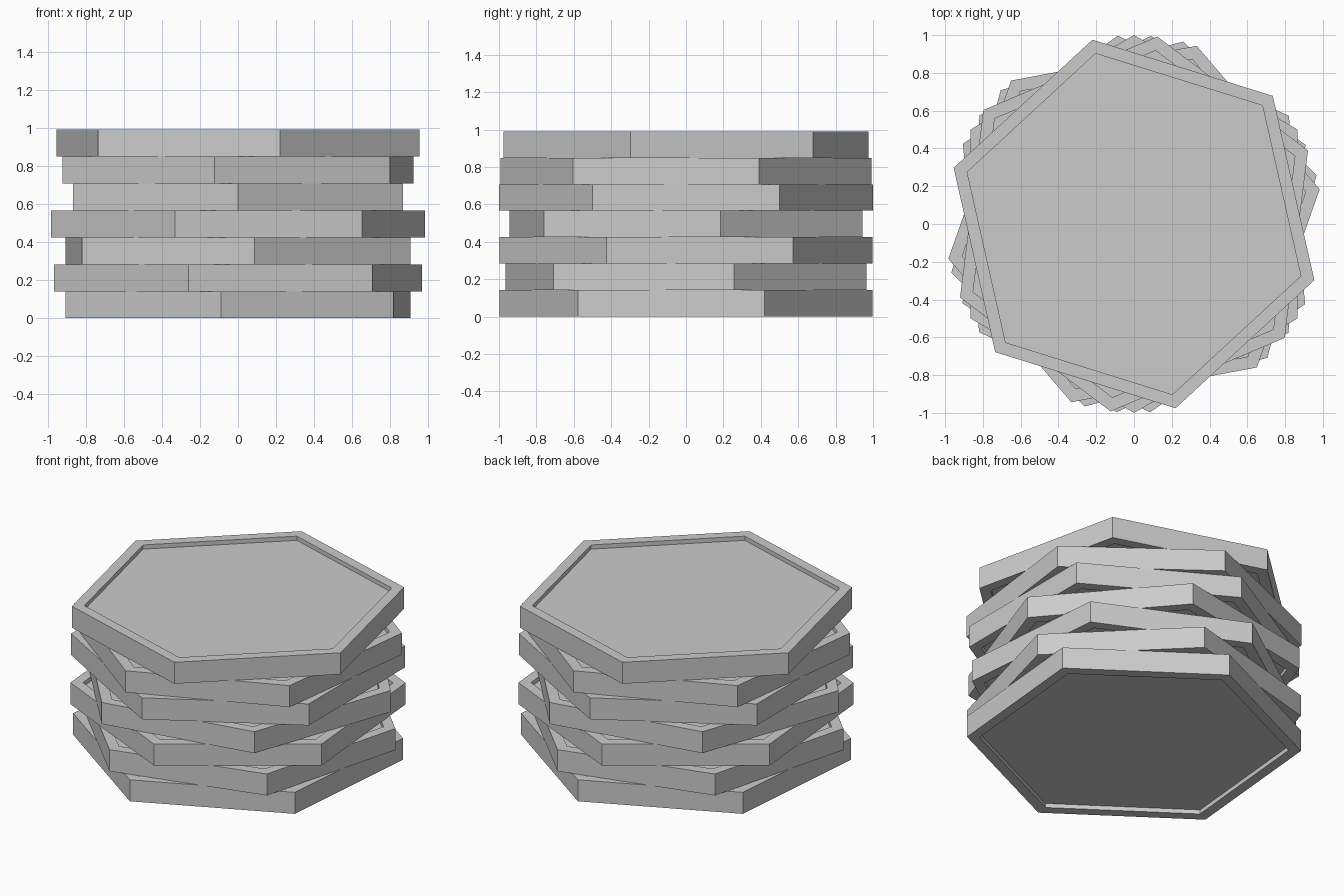
import bpy, bmesh, math

if "Cube" in bpy.data.objects:
    bpy.data.objects.remove(bpy.data.objects["Cube"])

R, R_IN = 1.0, 0.925      # outer radius, radius of the recess
H, DEPTH = 0.1415, 0.028  # tile thickness, recess depth
ANGLES = [24.8, 14.9, 34.9, 10.6, 30.0, 22.9, 42.7]  # twist of each tile, bottom to top


def hex_tile(name, z, angle):
    """Hexagonal tile with a shallow recess in its top and bottom."""
    bm = bmesh.new()

    def ring(r, h):
        return [bm.verts.new((r * math.cos(math.radians(angle + 60 * k)),
                              r * math.sin(math.radians(angle + 60 * k)), h))
                for k in range(6)]

    # rings run from the lower recess, round the outside, to the upper recess
    profile = [(R_IN, DEPTH), (R_IN, 0), (R, 0), (R, H), (R_IN, H), (R_IN, H - DEPTH)]
    rings = [ring(r, h) for r, h in profile]
    for a, b in zip(rings, rings[1:]):
        for k in range(6):
            j = (k + 1) % 6
            bm.faces.new((a[k], a[j], b[j], b[k]))
    bm.faces.new(rings[0][::-1])
    bm.faces.new(rings[-1])
    bmesh.ops.recalc_face_normals(bm, faces=bm.faces)
    mesh = bpy.data.meshes.new(name)
    bm.to_mesh(mesh)
    bm.free()
    obj = bpy.data.objects.new(name, mesh)
    obj.location.z = z
    bpy.context.collection.objects.link(obj)


# twisted stack of tiles
for i, angle in enumerate(ANGLES):
    hex_tile(f"hex_tile_{i + 1}", i * H, angle)
